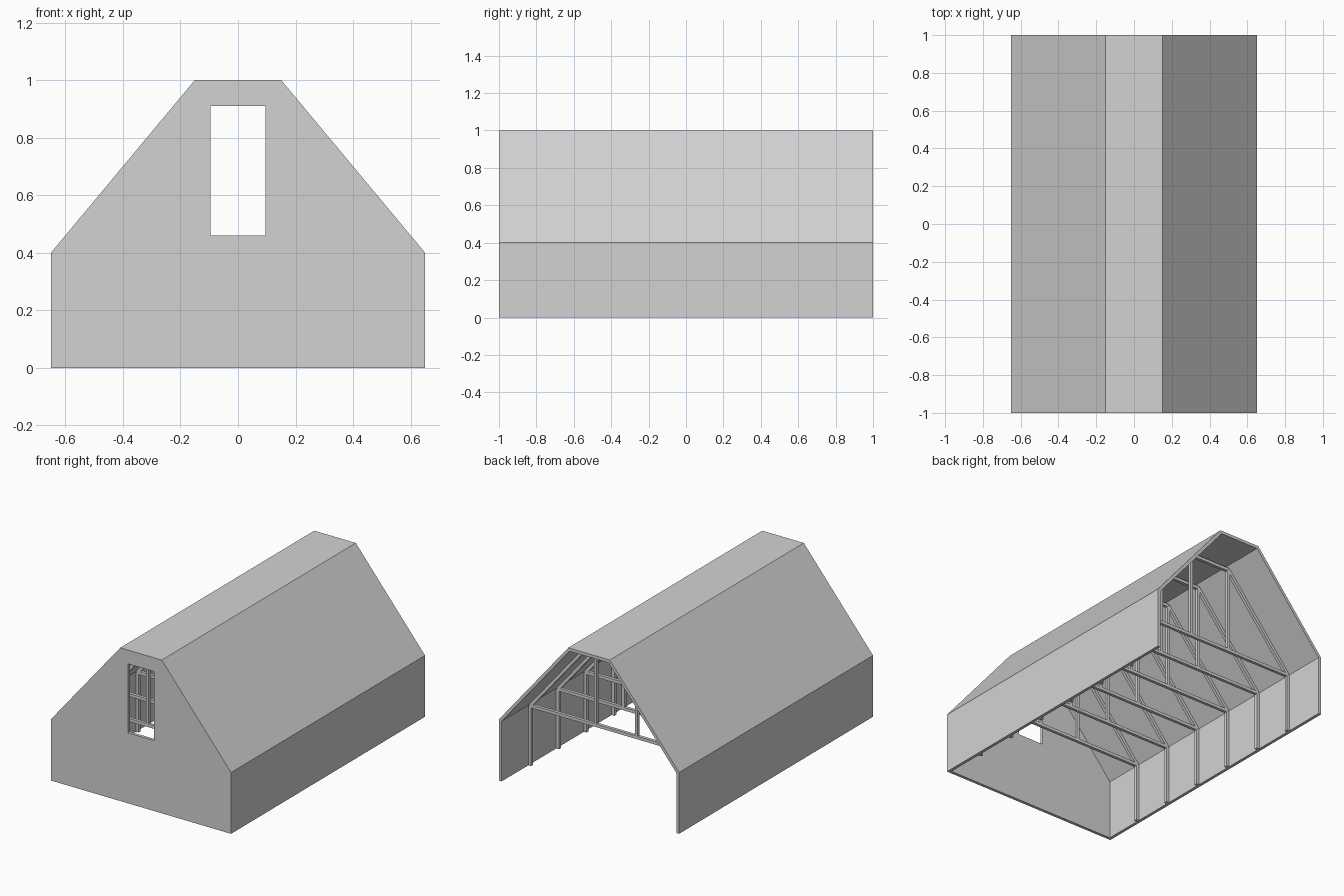
import bpy, bmesh, math
from mathutils import Matrix, Vector

if "Cube" in bpy.data.objects:
    bpy.data.objects.remove(bpy.data.objects["Cube"])

HALF, EAVE, TOP, KNEE = 0.65, 0.40, 1.0, 0.15   # outer profile
WALL, BEAM = 0.02, 0.02                          # shell and timber thickness

grey = bpy.data.materials.new("light_grey")
grey.diffuse_color = (0.65, 0.65, 0.65, 1)
grey.use_nodes = True
grey.node_tree.nodes["Principled BSDF"].inputs["Base Color"].default_value = grey.diffuse_color


def finish(name, bm):
    bmesh.ops.recalc_face_normals(bm, faces=bm.faces)
    me = bpy.data.meshes.new(name)
    bm.to_mesh(me)
    bm.free()
    me.materials.append(grey)
    ob = bpy.data.objects.new(name, me)
    bpy.context.collection.objects.link(ob)
    return ob


def profile(d, floor=0.0):
    """Building outline moved inward by d."""
    a, b = TOP - EAVE, HALF - KNEE
    c = a * HALF + b * EAVE - math.hypot(a, b) * d
    x = HALF - d
    z = TOP - d
    right = [(x, floor), (x, (c - a * x) / b), ((c - b * z) / a, z)]
    return right + [(-px, pz) for px, pz in reversed(right)]


def prism(name, pts, y0, y1):
    bm = bmesh.new()
    face = bm.faces.new([bm.verts.new((x, y0, z)) for x, z in pts])
    ext = bmesh.ops.extrude_face_region(bm, geom=[face])
    moved = [v for v in ext["geom"] if isinstance(v, bmesh.types.BMVert)]
    bmesh.ops.translate(bm, verts=moved, vec=(0, y1 - y0, 0))
    return finish(name, bm)


def cut(ob, cutter):
    mod = ob.modifiers.new("cut", 'BOOLEAN')
    mod.operation, mod.solver, mod.object = 'DIFFERENCE', 'EXACT', cutter
    cutter.hide_render = True
    bpy.context.view_layer.objects.active = ob
    bpy.ops.object.modifier_apply(modifier=mod.name)
    bpy.data.objects.remove(cutter)


# Shell: roof, side walls and front wall, open at the back and the bottom
shell = prism("shell", profile(0), -1, 1)
cut(shell, prism("inside_cutter", profile(WALL, -0.2), -1 + WALL, 1.2))
# Window opening in the front wall
W = 0.095
cut(shell, prism("window_cutter", [(-W, 0.46), (W, 0.46), (W, 0.91), (-W, 0.91)], -1.1, -0.9))


def beam(bm, p, q, y):
    """Square timber from p to q in the x-z plane."""
    a, b = Vector((p[0], y, p[1])), Vector((q[0], y, q[1]))
    angle = math.atan2(b.z - a.z, b.x - a.x)
    m = (Matrix.Translation((a + b) / 2) @ Matrix.Rotation(-angle, 4, 'Y')
         @ Matrix.Diagonal(((b - a).length, BEAM, BEAM, 1)))
    bmesh.ops.create_cube(bm, size=1, matrix=m)


# Six identical timber frames, evenly spaced
line = profile(WALL + BEAM / 2)
px, tie = line[1]
qx, collar = 0.148, 0.955
for i in range(6):
    y = -1 + 2 * (i + 1) / 7
    bm = bmesh.new()
    beam(bm, (-px, tie), (px, tie), y)              # tie beam
    beam(bm, (-qx, collar), (qx, collar), y)        # collar beam
    for s in (-1, 1):
        beam(bm, (s * px, 0), (s * px, tie), y)     # wall post
        beam(bm, (s * qx, tie), (s * qx, collar), y)  # upper post
        beam(bm, (s * px, tie), (s * qx, collar), y)  # rafter
    finish(f"timber_frame_{i + 1}", bm)
